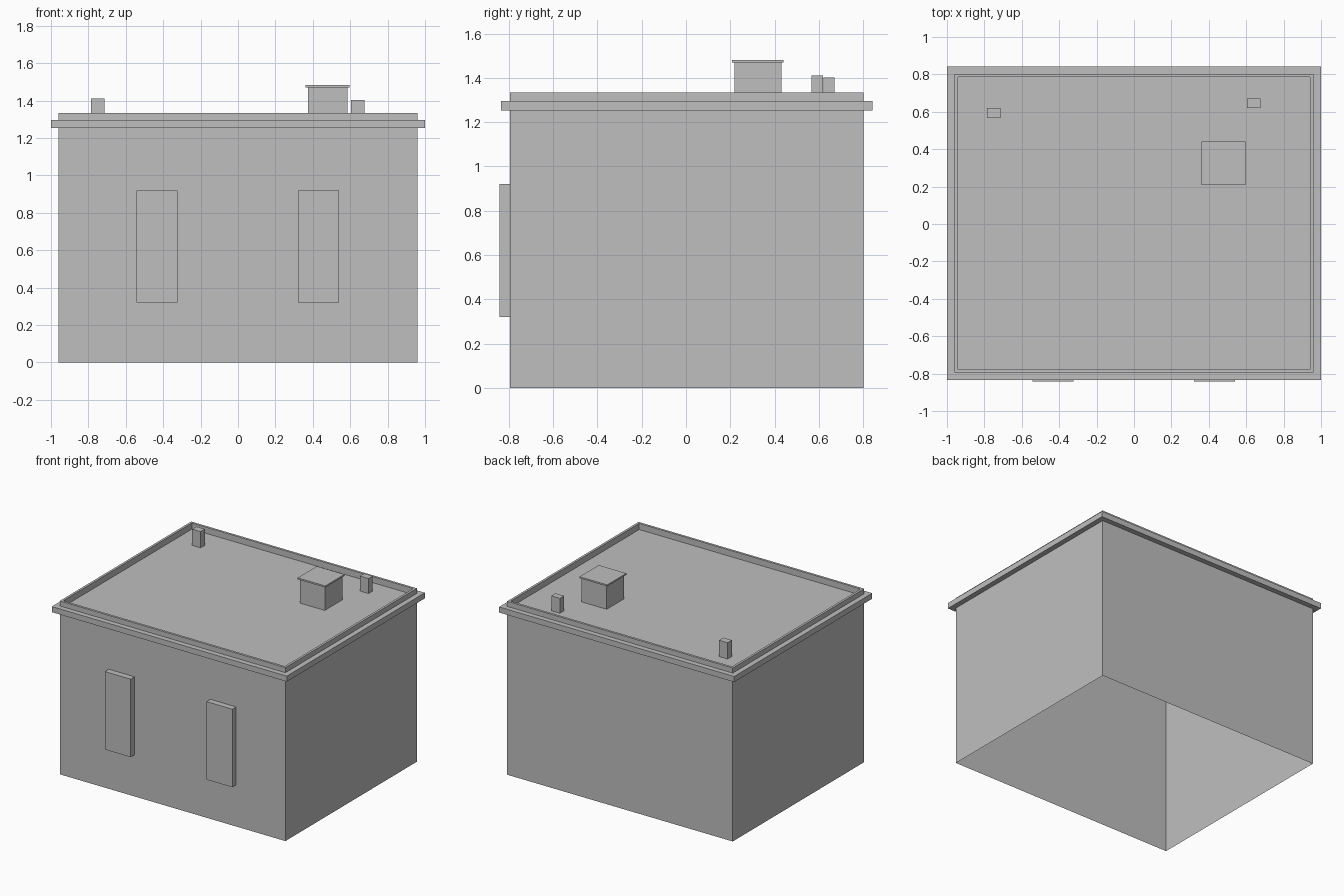
import bpy
import bmesh

if "Cube" in bpy.data.objects:
    bpy.data.objects.remove(bpy.data.objects["Cube"])

grey = bpy.data.materials.new("plain_grey")
grey.use_nodes = True
colour = (0.52, 0.52, 0.52, 1)
grey.diffuse_color = colour
grey.node_tree.nodes["Principled BSDF"].inputs["Base Color"].default_value = colour

HALF_X, HALF_Y, MID_Y = 0.96, 0.799, 0.004
OVERHANG = 0.04
RIM = 0.018
ROOF, TOP = 1.287, 1.334


def finish(name, bm):
    mesh = bpy.data.meshes.new(name)
    bm.to_mesh(mesh)
    bm.free()
    mesh.materials.append(grey)
    obj = bpy.data.objects.new(name, mesh)
    bpy.context.collection.objects.link(obj)
    return obj


def rect_sweep(name, profile, cap=False):
    """Carry a profile of (outward offset, height) round the rectangular plan."""
    bm = bmesh.new()
    rings = []
    for out, z in profile:
        x, y = HALF_X + out, HALF_Y + out
        corners = ((-x, -y), (x, -y), (x, y), (-x, y))
        rings.append([bm.verts.new((cx, cy + MID_Y, z)) for cx, cy in corners])
    for low, high in zip(rings, rings[1:]):
        for i in range(4):
            j = (i + 1) % 4
            bm.faces.new((low[i], low[j], high[j], high[i]))
    if cap:
        bm.faces.new(rings[-1])
    return finish(name, bm)


def box(name, xs, ys, zs):
    bm = bmesh.new()
    bmesh.ops.create_cube(bm, size=1)
    for v in bm.verts:
        v.co = [(a + b) / 2 + c * (b - a) for c, (a, b) in zip(v.co, (xs, ys, zs))]
    return finish(name, bm)


# Walls open at the base, turning over the parapet and down to the flat roof
rect_sweep("walls_and_roof", [(0, 0), (0, TOP), (-RIM, TOP), (-RIM, ROOF)], cap=True)

# Projecting band below the parapet
rect_sweep("cornice", [(0, 1.252), (OVERHANG, 1.252), (OVERHANG, 1.295), (0, 1.295)])

# Raised panels on the front wall
front = MID_Y - HALF_Y
for side, x in (("right", -0.434), ("left", 0.431)):
    box(side + "_front_panel", (x - 0.11, x + 0.11), (front - 0.047, front), (0.32, 0.92))

# Roof hatch with thin lid
box("roof_hatch", (0.373, 0.586), (0.218, 0.431), (ROOF, 1.47))
box("hatch_lid", (0.362, 0.597), (0.208, 0.441), (1.47, 1.482))

# Small roof vents
box("right_vent", (-0.787, -0.715), (0.567, 0.619), (ROOF, 1.412))
box("left_vent", (0.603, 0.676), (0.621, 0.672), (ROOF, 1.402))
